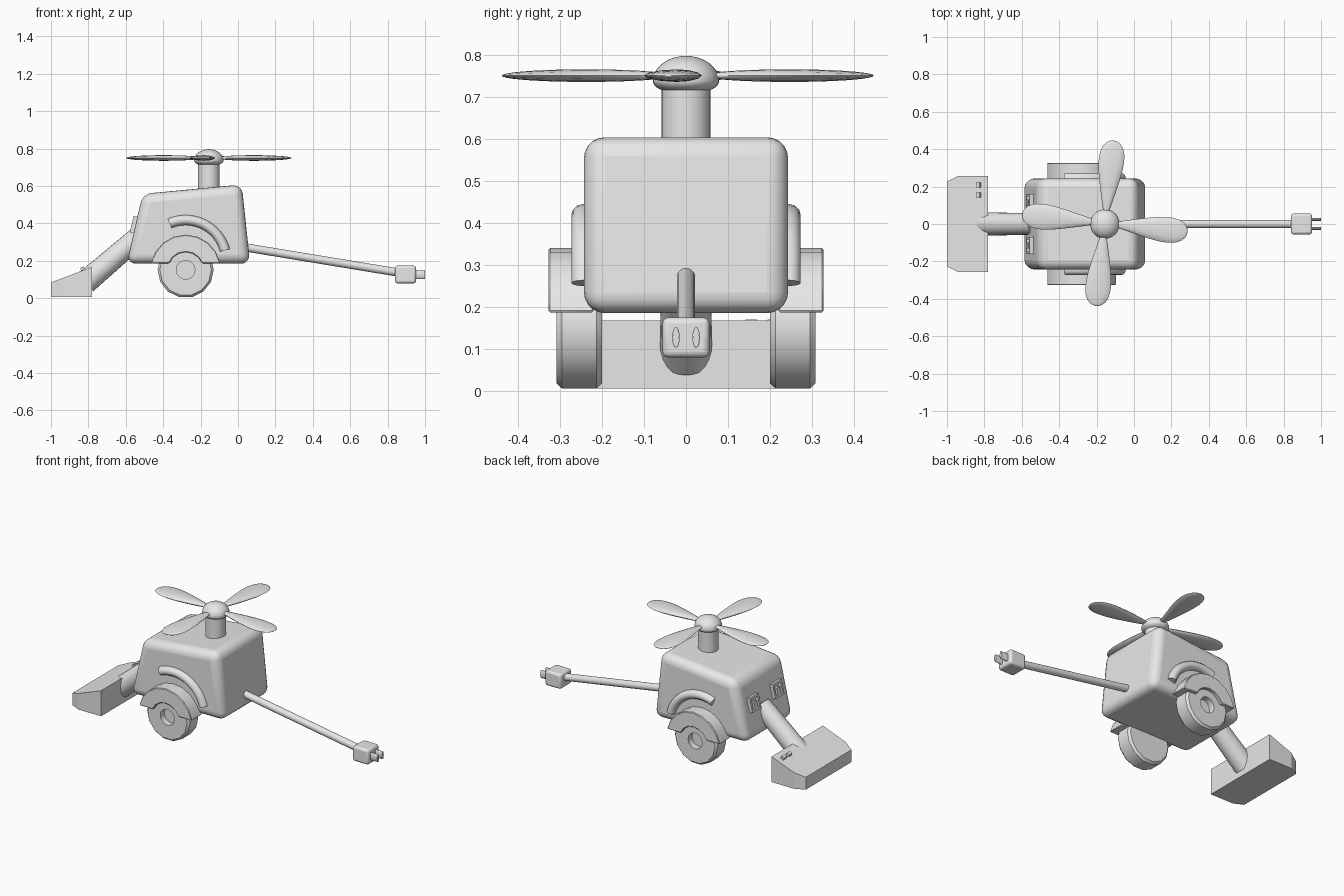
import bpy, bmesh
from math import sin, cos, pi, radians, atan2, asin
from mathutils import Vector, Matrix

cube = bpy.data.objects.get("Cube")
if cube:
    bpy.data.objects.remove(cube, do_unlink=True)

GREY = (0.8, 0.8, 0.8, 1)
grey = bpy.data.materials.new("plain grey")
grey.use_nodes = True
grey.diffuse_color = GREY
grey.node_tree.nodes["Principled BSDF"].inputs["Base Color"].default_value = GREY


def finish(name, bm, bevel=0, segments=3, angle=35):
    """Turn a bmesh into a named, shaded object."""
    bmesh.ops.recalc_face_normals(bm, faces=bm.faces)
    mesh = bpy.data.meshes.new(name)
    bm.to_mesh(mesh)
    bm.free()
    mesh.materials.append(grey)
    ob = bpy.data.objects.new(name, mesh)
    bpy.context.collection.objects.link(ob)
    if bevel:
        mod = ob.modifiers.new("Bevel", 'BEVEL')
        mod.width, mod.segments = bevel, segments
        mod.limit_method = 'ANGLE'
    bpy.ops.object.select_all(action='DESELECT')
    ob.select_set(True)
    bpy.context.view_layer.objects.active = ob
    bpy.ops.object.shade_smooth_by_angle(angle=radians(angle))
    return ob


def prism(name, profile, y0, y1, **kw):
    """Extrude an x-z outline along y."""
    bm = bmesh.new()
    face = bm.faces.new([bm.verts.new((x, y0, z)) for x, z in profile])
    ext = bmesh.ops.extrude_face_region(bm, geom=[face], use_keep_orig=True)
    moved = [g for g in ext["geom"] if isinstance(g, bmesh.types.BMVert)]
    bmesh.ops.translate(bm, verts=moved, vec=(0, y1 - y0, 0))
    return finish(name, bm, **kw)


def box(name, centre, size, tilt=0, **kw):
    bm = bmesh.new()
    bmesh.ops.create_cube(bm, size=1, matrix=Matrix.Translation(centre)
                          @ Matrix.Rotation(tilt, 4, 'Y') @ Matrix.Diagonal((*size, 1)))
    return finish(name, bm, **kw)


def rod(name, a, b, r1, r2, sides=24):
    a, b = Vector(a), Vector(b)
    turn = (b - a).to_track_quat('Z', 'Y').to_matrix().to_4x4()
    bm = bmesh.new()
    bmesh.ops.create_cone(bm, cap_ends=True, segments=sides, radius1=r1, radius2=r2,
                          depth=(b - a).length, matrix=Matrix.Translation((a + b) / 2) @ turn)
    return finish(name, bm)


def spin(name, points, centre, angle, steps, closed=False):
    """Sweep a chain of points around an axis parallel to y."""
    bm = bmesh.new()
    vs = [bm.verts.new(p) for p in points]
    es = [bm.edges.new(pair) for pair in zip(vs, vs[1:] + (vs[:1] if closed else []))
          if pair[0] != pair[1]]
    bmesh.ops.spin(bm, geom=vs + es, cent=centre, axis=(0, -1, 0), angle=angle, steps=steps)
    bmesh.ops.remove_doubles(bm, verts=bm.verts, dist=0.0005)
    if closed:
        bmesh.ops.holes_fill(bm, edges=bm.edges, sides=0)
    return finish(name, bm)


# Body: a tapered block with rounded edges
prism("body", [(-0.595, 0.185), (-0.51, 0.558), (0.02, 0.608), (0.065, 0.185)],
      -0.243, 0.243, bevel=0.05, segments=5)

# Wheels, mudguards and curved side trims
WX, WZ = -0.28, 0.152
tyre = [(0, 0.2), (0.138, 0.2), (0.15, 0.213), (0.15, 0.295), (0.138, 0.308),
        (0.05, 0.308), (0.05, 0.268), (0, 0.268)]


def arc(radius, cut, n):
    start = asin(cut / radius)
    return [(WX + radius * cos(start + (pi - 2 * start) * i / n),
             WZ + radius * sin(start + (pi - 2 * start) * i / n)) for i in range(n + 1)]


for s, side in ((1, "left"), (-1, "right")):
    spin(f"{side}_wheel", [(WX + r, s * y, WZ) for r, y in tyre], (WX, 0, WZ), 2 * pi, 14)
    prism(f"{side}_mudguard", arc(0.188, 0.035, 8) + arc(0.095, 0.035, 6)[::-1],
          s * 0.22, s * 0.327, bevel=0.004, segments=1)
    a0, tz = radians(15), 0.2
    ring = []
    for i in range(12):
        t = 2 * pi * i / 12
        r = 0.218 + 0.027 * cos(t)
        ring.append((WX + r * cos(a0), s * (0.243 + 0.03 * sin(t)), tz + r * sin(a0)))
    spin(f"{side}_trim", ring, (WX, 0, tz), radians(98), 12, closed=True)

# Mast, hub and propeller
PX = -0.156
rod("mast", (PX, 0, 0.56), (PX, 0, 0.72), 0.058, 0.058, 32)
bm = bmesh.new()
bmesh.ops.create_uvsphere(bm, u_segments=28, v_segments=16, radius=1)
for v in bm.verts:
    v.co = (PX + 0.079 * v.co.x, 0.079 * v.co.y,
            0.737 + v.co.z * (0.06 if v.co.z > 0 else 0.032))
finish("propeller_hub", bm, angle=60)

for k in range(4):
    bm = bmesh.new()
    bmesh.ops.create_uvsphere(bm, u_segments=12, v_segments=18, radius=1,
                              matrix=Matrix.Rotation(pi / 2, 4, 'Y'))
    for v in bm.verts:
        t = (v.co.x + 1) / 2
        v.co = (0.04 + 0.405 * t, v.co.y * (0.03 + 0.075 * t ** 1.5), v.co.z * 0.015)
    bm.transform(Matrix.Translation((PX, 0.004, 0.75))
                 @ Matrix.Rotation(k * pi / 2 - radians(6), 4, 'Z'))
    finish(f"propeller_blade_{k + 1}", bm, angle=60)

# Power cord and plug
rod("cord", (0.02, 0, 0.275), (0.86, 0, 0.137), 0.022, 0.022)
box("plug", (0.896, 0, 0.127), (0.112, 0.112, 0.095), bevel=0.014)
for s, side in ((1, "left"), (-1, "right")):
    bm = bmesh.new()
    bmesh.ops.create_cone(bm, cap_ends=True, segments=16, radius1=1, radius2=1, depth=0.07,
                          matrix=Matrix.Translation((0.965, s * 0.024, 0.127))
                          @ Matrix.Diagonal((1, 0.009, 0.025, 1))
                          @ Matrix.Rotation(pi / 2, 4, 'Y'))
    finish(f"{side}_prong", bm, bevel=0.004, segments=2)

# Suction hose and floor head
rod("hose", (-0.53, 0, 0.33), (-0.815, 0, 0.085), 0.057, 0.063)
bm = bmesh.new()
plan = [(-0.78, 0.257), (-0.94, 0.257), (-1.0, 0.228)]
plan += [(x, -y) for x, y in plan[::-1]]
low = [bm.verts.new((x, y, 0.006)) for x, y in plan]
high = [bm.verts.new((x, y, 0.168 + (x + 0.78) * 0.38)) for x, y in plan]
bm.faces.new(low)
bm.faces.new(high)
for i in range(len(plan)):
    j = (i + 1) % len(plan)
    bm.faces.new((low[i], low[j], high[j], high[i]))
finish("floor_head", bm, angle=20)
for i, y in enumerate((0.155, 0.208)):
    box(f"head_button_{i + 1}", (-0.829, y, 0.152), (0.02, 0.028, 0.03), tilt=-atan2(0.38, 1))

# Square latches on the sloping end of the body
tilt = atan2(0.085, 0.373)
spot = Vector((-0.549, 0, 0.392))
for s, side in ((1, "left"), (-1, "right")):
    parts = [("side_a", 0.038, 0, 0.014, 0.09), ("side_b", -0.038, 0, 0.014, 0.09),
             ("top", 0, 0.038, 0.09, 0.014), ("bottom", 0, -0.038, 0.09, 0.014),
             ("tab", 0, -0.012, 0.03, 0.045)]
    for part, dy, dz, w, h in parts:
        up = Vector((sin(tilt) * dz, s * 0.115 + dy, cos(tilt) * dz))
        box(f"{side}_latch_{part}", spot + up, (0.04, w, h), tilt=tilt)
